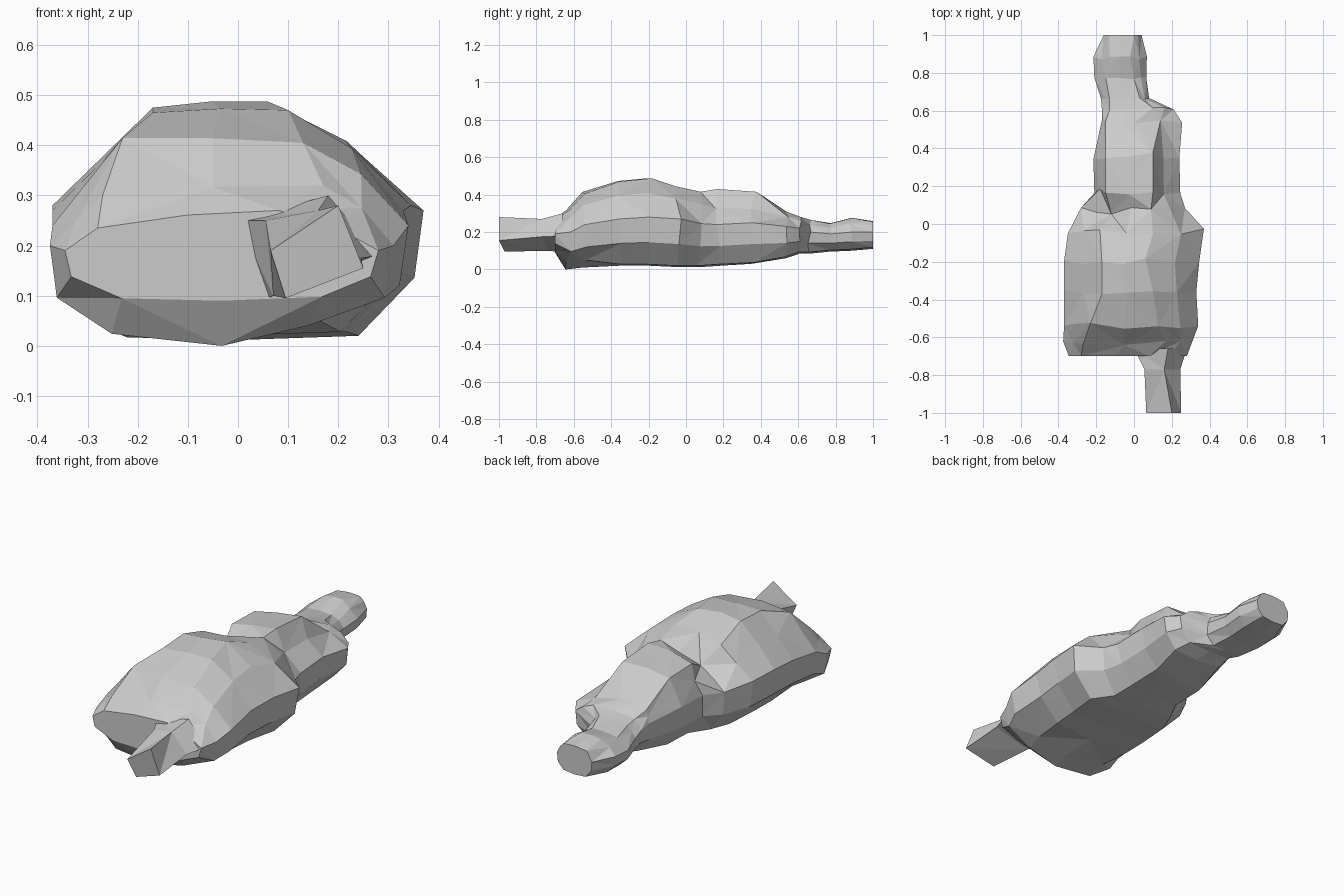
import bpy, bmesh, random

if "Cube" in bpy.data.objects:
    bpy.data.objects.remove(bpy.data.objects["Cube"])
random.seed(4)

# y, left x, right x, base z, widest z, left crown x/z, right crown x/z
SECTIONS = [
    (-0.70, -.345, .28, .09, .19, -.28, .235, .08, .27),
    (-0.63, -.375, .31, .0, .20, -.27, .30, .17, .32),
    (-0.54, -.37, .34, .01, .24, -.23, .415, .13, .405),
    (-0.36, -.37, .33, .02, .27, -.17, .465, .10, .47),
    (-0.20, -.37, .345, .02, .28, -.17, .475, .06, .487),
    (-0.04, -.35, .37, .012, .27, -.18, .42, .10, .445),
    (0.07, -.28, .27, .012, .245, -.12, .33, .09, .415),
    (0.17, -.21, .245, .02, .24, -.15, .39, .10, .43),
    (0.36, -.215, .24, .03, .25, -.15, .385, .10, .415),
    (0.54, -.17, .255, .06, .23, -.15, .29, .0, .31),
    (0.61, -.17, .21, .085, .22, -.13, .265, .10, .28),
    (0.66, -.175, .08, .085, .20, -.13, .255, .03, .265),
    (0.77, -.21, .065, .095, .19, -.15, .24, .0, .245),
    (0.88, -.215, .068, .10, .20, -.13, .265, -.02, .275),
    (1.00, -.16, .04, .11, .20, -.13, .25, .0, .255),
]


def body_ring(y, xl, xr, z0, zm, xa, za, xb, zb):
    """Faceted cross-section, wide in the middle and tucked in below."""
    c, lo = (xl + xr) / 2, z0 + .48 * (zm - z0)
    mix = lambda a, b, t: a + (b - a) * t
    # the rear half has a steep step down to a shelf on its right side
    side, drop = (.6, .45) if .15 < y < .5 else (.45, .62)
    # the underside lifts towards the front corners
    lift, tuck = (.04, .5) if -.68 < y < -.5 else (.008, .64)
    pts = [(mix(c, xl, .64), z0 + lift * .6), (c, z0), (mix(c, xr, tuck), z0 + lift),
           (mix(c, xr, .95), lo), (xr, zm),
           (mix(xr, xb, side), mix(zm, zb, drop)), (xb, zb),
           ((xa + xb) / 2, mix(za, zb, .6) + .005), (xa, za),
           (mix(xl, xa, .5), mix(zm, za, .5)), (xl, zm), (mix(c, xl, .96), lo)]
    j = 0 if abs(y) in (1.0, .7) else .018 if y < .5 else .008
    return [(x, y + random.uniform(-j, j), z) for x, z in pts]


def loft(name, rings):
    bm = bmesh.new()
    vs = [[bm.verts.new(p) for p in r] for r in rings]
    n = len(vs[0])
    for k, (a, b) in enumerate(zip(vs, vs[1:])):
        for i in range(n):
            q = [a[i], a[(i + 1) % n], b[(i + 1) % n], b[i]]
            s = (i + k) % 2      # alternate diagonals for irregular facets
            q = q[s:] + q[:s]
            bm.faces.new(q[:3])
            bm.faces.new((q[0], q[2], q[3]))
    bm.faces.new(vs[0])
    bm.faces.new(vs[-1])
    bmesh.ops.recalc_face_normals(bm, faces=bm.faces)
    me = bpy.data.meshes.new(name)
    bm.to_mesh(me)
    bm.free()
    ob = bpy.data.objects.new(name, me)
    bpy.context.collection.objects.link(ob)
    return ob


# Main boulder mass, stepped ridge and narrow rear spur
body = loft("rock_body", [body_ring(*s) for s in SECTIONS])

# Narrow front spur, spreading slightly into the body
spur = loft("front_spur", [
    [(x, y + (.03 if z < .12 else 0), z) for x, z in ring] for y, ring in (
        (-1.0, [(.065, .19), (.2, .28), (.25, .155), (.095, .095)]),
        (-.77, [(.055, .25), (.16, .27), (.245, .175), (.07, .10)]),
        (-.66, [(.0, .25), (.18, .30), (.28, .18), (.05, .09)]))])

# Fuse the spur into the body
fuse = body.modifiers.new("fuse", 'BOOLEAN')
fuse.operation, fuse.object, fuse.solver = 'UNION', spur, 'EXACT'
spur.hide_render = True
spur.hide_set(True)
